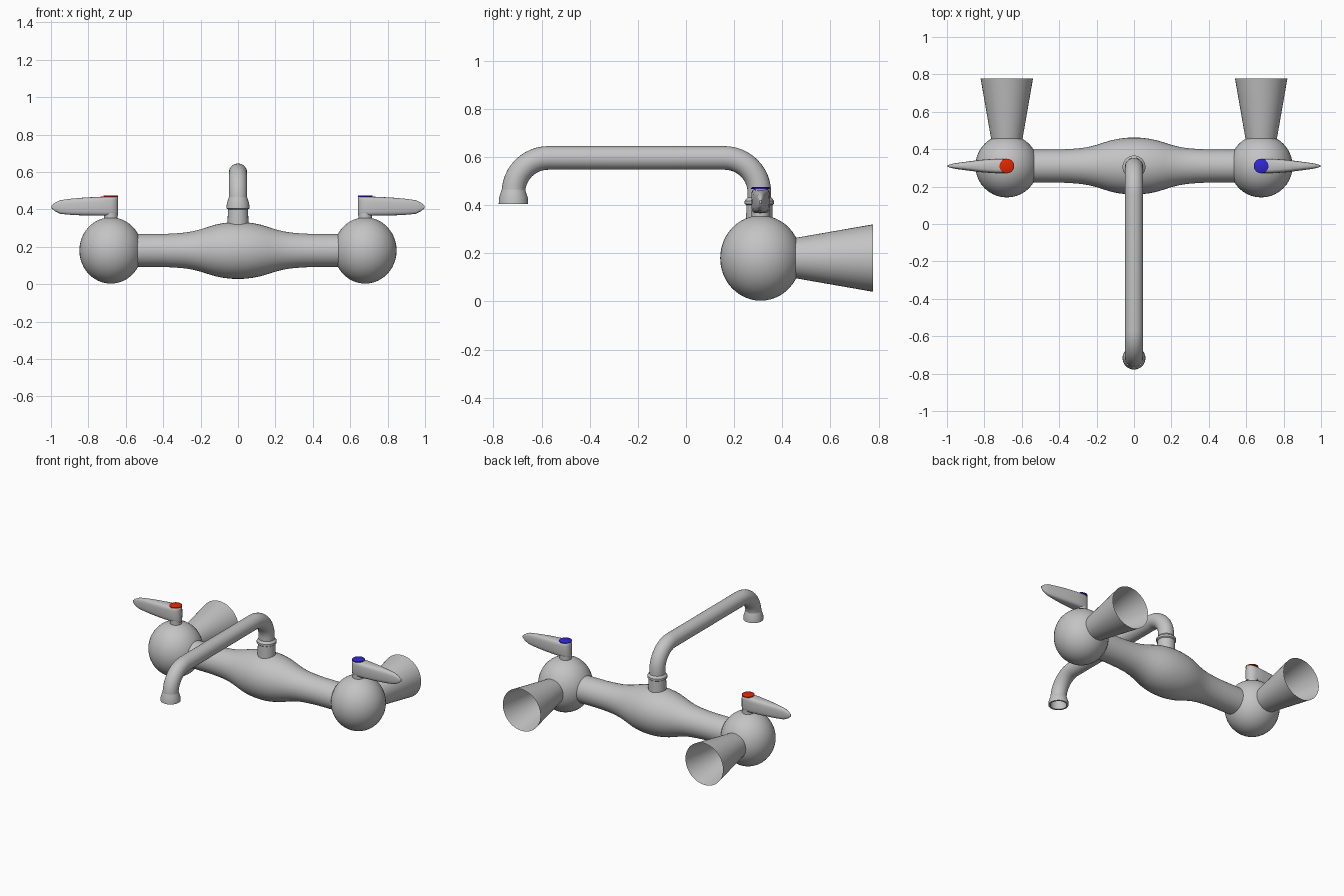
import bpy, bmesh, math
from mathutils import Matrix, Vector

cube = bpy.data.objects.get("Cube")
if cube:
    bpy.data.objects.remove(cube)

BODY_Y, BODY_Z, VALVE_X = 0.31, 0.18, 0.68


def material(name, rgb):
    mat = bpy.data.materials.new(name)
    mat.use_nodes = True
    mat.diffuse_color = (*rgb, 1)
    mat.node_tree.nodes["Principled BSDF"].inputs["Base Color"].default_value = (*rgb, 1)
    return mat


metal = material("grey metal", (0.55, 0.55, 0.55))
red = material("hot red", (0.75, 0.02, 0.0))
blue = material("cold blue", (0.03, 0.02, 0.65))


def finish(obj, mat, angle=40):
    obj.data.materials.append(mat)
    bpy.ops.object.select_all(action="DESELECT")
    obj.select_set(True)
    bpy.context.view_layer.objects.active = obj
    bpy.ops.object.shade_smooth_by_angle(angle=math.radians(angle))
    return obj


def loft(name, rings, mat, cap=False, angle=40):
    """Skin a list of equally sized point rings."""
    bm = bmesh.new()
    loops = [[bm.verts.new(p) for p in ring] for ring in rings]
    n = len(loops[0])
    for a, b in zip(loops, loops[1:]):
        for i in range(n):
            j = (i + 1) % n
            bm.faces.new((a[i], a[j], b[j], b[i]))
    if cap:
        bm.faces.new(loops[0][::-1])
        bm.faces.new(loops[-1])
    bmesh.ops.recalc_face_normals(bm, faces=bm.faces)
    mesh = bpy.data.meshes.new(name)
    bm.to_mesh(mesh)
    bm.free()
    obj = bpy.data.objects.new(name, mesh)
    bpy.context.collection.objects.link(obj)
    return finish(obj, mat, angle)


def lathe(name, profile, origin, axis, mat, cap=False, sides=40):
    """Turn (radius, distance) pairs around an axis through origin."""
    turn = Matrix.Translation(origin) @ Vector(axis).to_track_quat("Z", "Y").to_matrix().to_4x4()
    angles = [math.tau * i / sides for i in range(sides)]
    rings = [[turn @ Vector((r * math.cos(a), r * math.sin(a), d)) for a in angles]
             for r, d in profile]
    return loft(name, rings, mat, cap)


# Horizontal mixer body with a smooth swelling in the middle
half = [(0.152, 0), (0.151, 0.04), (0.146, 0.08), (0.138, 0.12), (0.126, 0.16),
        (0.113, 0.2), (0.103, 0.24), (0.096, 0.28), (0.091, 0.34), (0.088, 0.4), (0.087, 0.6)]
body = [(r, -d) for r, d in reversed(half[1:])] + half
lathe("mixer_body", body, (0, BODY_Y, BODY_Z), (1, 0, 0), metal, cap=True)

# Spout: up, forward and down again
R, TOP, TIP_Y, BASE_Y = 0.145, 0.596, -0.717, 0.305
path = [Vector((0, BASE_Y, 0.32))]
for cy, start in ((BASE_Y - R, 0), (TIP_Y + R, 90)):
    for i in range(13):
        a = math.radians(start + 90 * i / 12)
        path.append(Vector((0, cy + R * math.cos(a), TOP - R + R * math.sin(a))))
path.append(Vector((0, TIP_Y, 0.43)))
rings = []
for i, p in enumerate(path):
    t = (path[min(i + 1, len(path) - 1)] - path[max(i - 1, 0)]).normalized()
    side, up = Vector((1, 0, 0)), t.cross(Vector((1, 0, 0)))
    rings.append([p + 0.049 * (side * math.cos(a) + up * math.sin(a))
                  for a in (math.tau * k / 28 for k in range(28))])
loft("spout", rings, metal)
lathe("spout_collar", [(0.056, 0.31), (0.054, 0.4), (0.061, 0.405), (0.061, 0.418), (0.049, 0.432)],
      (0, BASE_Y, 0), (0, 0, 1), metal)
lathe("spout_nozzle", [(0.049, 0.465), (0.052, 0.455), (0.06, 0.43), (0.061, 0.405),
                       (0.05, 0.405), (0.049, 0.44)], (0, TIP_Y, 0), (0, 0, 1), metal)

# Lever cross-sections: distance from valve axis, half width, bottom, top
LEVER = [(-0.039, 0.008, 0.368, 0.467), (-0.034, 0.02, 0.367, 0.468), (-0.022, 0.032, 0.366, 0.469),
         (0, 0.039, 0.366, 0.469), (0.06, 0.039, 0.366, 0.467), (0.14, 0.033, 0.367, 0.463),
         (0.21, 0.024, 0.37, 0.457), (0.27, 0.016, 0.376, 0.449), (0.3, 0.01, 0.391, 0.434),
         (0.318, 0.004, 0.407, 0.42)]


def squircle(x, y, half_w, z0, z1, power):
    pts = []
    for k in range(24):
        c, s = math.cos(math.tau * k / 24), math.sin(math.tau * k / 24)
        pts.append((x, y + half_w * math.copysign(abs(c) ** power, c),
                    (z0 + z1) / 2 + (z1 - z0) / 2 * math.copysign(abs(s) ** power, s)))
    return pts


# Valves with wall cones, levers and coloured buttons, one per side
for label, s, colour in (("left", 1, blue), ("right", -1, red)):
    x = s * VALVE_X
    bpy.ops.mesh.primitive_uv_sphere_add(segments=40, ring_count=24, radius=1,
                                         location=(x, BODY_Y, BODY_Z))
    ball = bpy.context.object
    ball.name = label + "_valve_ball"
    ball.scale = (0.168, 0.168, 0.177)
    finish(ball, metal)
    lathe(label + "_wall_cone", [(0.075, 0.1), (0.083, 0.14), (0.14, 0.467)],
          (x, BODY_Y, BODY_Z), (0, 1, 0), metal)
    lathe(label + "_lever_stem", [(0.037, 0.33), (0.037, 0.38)],
          (x, BODY_Y, 0), (0, 0, 1), metal, cap=True, sides=24)
    loft(label + "_lever", [squircle(x + s * d, BODY_Y, w, z0, z1, 0.45 + d)
                            for d, w, z0, z1 in LEVER], metal, cap=True, angle=50)
    lathe(label + "_button", [(0.039, 0.466), (0.039, 0.472), (0.034, 0.475)],
          (x, BODY_Y, 0), (0, 0, 1), colour, cap=True, sides=28)
